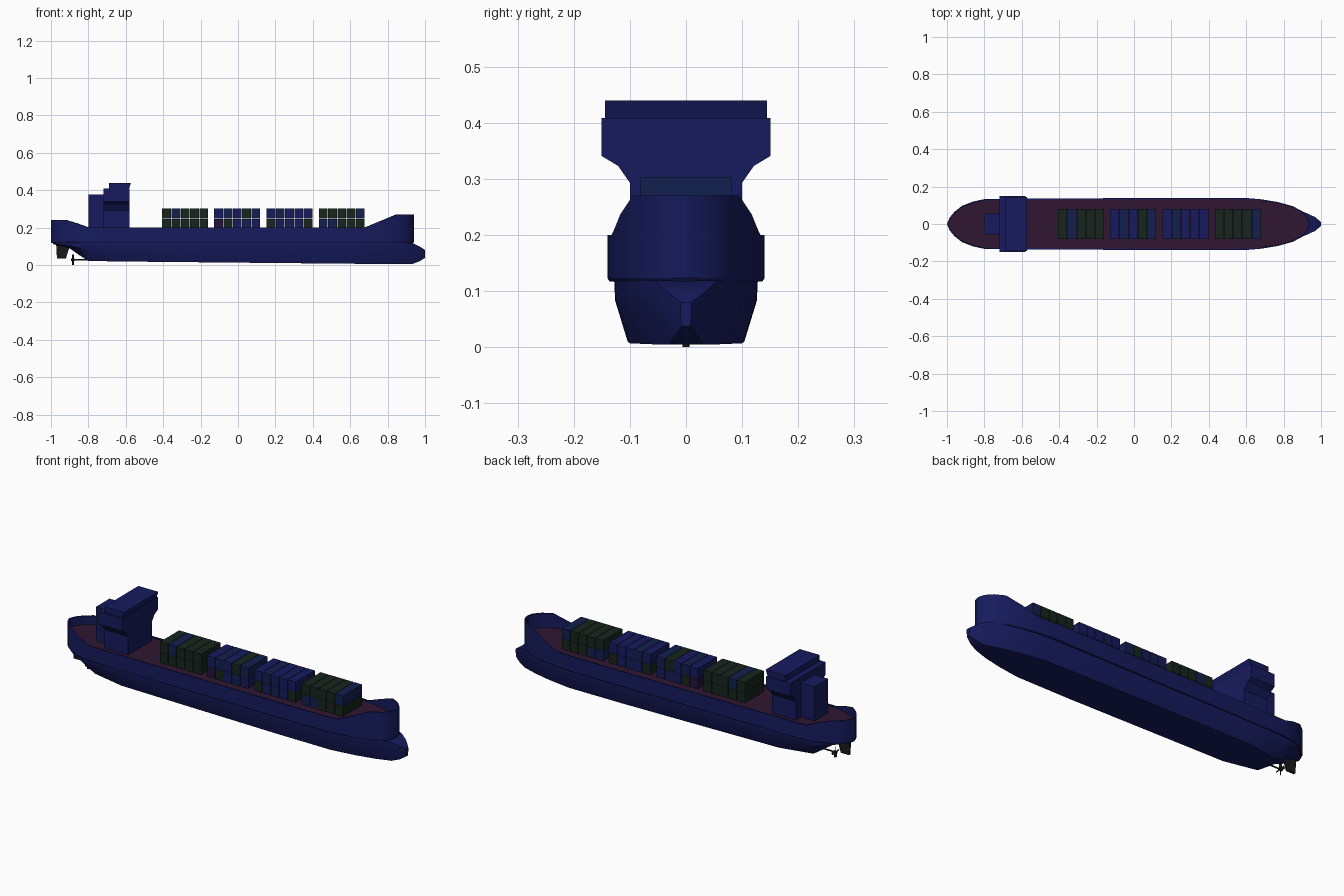
import bpy, bmesh, math, random
from mathutils import Matrix, Vector

if "Cube" in bpy.data.objects:
    bpy.data.objects.remove(bpy.data.objects["Cube"])

random.seed(4)


def material(name, rgb):
    m = bpy.data.materials.new(name)
    m.diffuse_color = (*rgb, 1)
    m.use_nodes = True
    m.node_tree.nodes["Principled BSDF"].inputs["Base Color"].default_value = m.diffuse_color
    return m


NAVY = material("navy", (0.008, 0.011, 0.11))
DECK = material("deck_brown", (0.03, 0.008, 0.03))
GREEN = material("dark_green", (0.008, 0.018, 0.012))
BLUE = material("mid_blue", (0.006, 0.014, 0.08))
PLUM = material("plum", (0.015, 0.006, 0.05))
DARK = material("dark_metal", (0.01, 0.01, 0.01))


def finish(bm, name, mat, smooth=None):
    bmesh.ops.remove_doubles(bm, verts=bm.verts, dist=1e-5)
    bmesh.ops.recalc_face_normals(bm, faces=bm.faces)
    me = bpy.data.meshes.new(name)
    bm.to_mesh(me)
    bm.free()
    me.materials.append(mat)
    if smooth:
        me.shade_smooth()
        me.set_sharp_from_angle(angle=math.radians(smooth))
    ob = bpy.data.objects.new(name, me)
    bpy.context.collection.objects.link(ob)
    return ob


def loft(rings, name, mat, caps=True, smooth=None):
    """Join closed rings of equal length with quads."""
    bm = bmesh.new()
    vs = [[bm.verts.new(p) for p in r] for r in rings]
    n = len(vs[0])
    for a, b in zip(vs, vs[1:]):
        for i in range(n):
            j = (i + 1) % n
            bm.faces.new((a[i], a[j], b[j], b[i]))
    if caps:
        bm.faces.new(vs[0][::-1])
        bm.faces.new(vs[-1])
    return finish(bm, name, mat, smooth)


def extrude_x(profile, x0, x1, name, mat):
    """Mirror a half profile (y, z) and extrude it along x."""
    full = profile + [(-y, z) for y, z in reversed(profile)]
    return loft([[(x, y, z) for y, z in full] for x in (x0, x1)], name, mat)


def extrude_y(profile, half, name, mat):
    return loft([[(x, y, z) for x, z in profile] for y in (-half, half)], name, mat)


def box(name, x0, x1, half, z0, z1, mat):
    return extrude_x([(half, z0), (half, z1)], x0, x1, name, mat)


# Upper hull: plan outline (x, half width, rail height), mirrored
plan = [(-1, 0, .24), (-.985, .035, .24), (-.96, .065, .24), (-.92, .097, .24),
        (-.86, .12, .222), (-.8, .133, .2), (-.5, .136, .2), (.3, .14, .2),
        (.6, .139, .2), (.68, .132, .2), (.77, .117, .237), (.85, .095, .27),
        (.9, .068, .27), (.93, .035, .27), (.94, 0, .27)]
outline = plan + [(x, -y, z) for x, y, z in plan[-2:0:-1]]
DECK_Z, WALL, BELT = .193, .007, .117


def ring(inset, height):
    """Plan outline scaled inwards, at a fixed height or at the rail."""
    sx, sy = 1 - inset / .97, 1 - inset / .14
    return [((x + .03) * sx - .03, y * sy, z if height is None else height)
            for x, y, z in outline]


loft([ring(.012, BELT), ring(.004, BELT), ring(0, BELT + .006), ring(0, None),
      ring(WALL, None), ring(WALL, DECK_Z - .004)], "upper_hull", NAVY, caps=False, smooth=30)
loft([ring(WALL - .002, DECK_Z - .004), ring(WALL - .002, DECK_Z)], "main_deck", DECK)

# Lower hull: stations (x, keel z, shoulder z, top z, top half width, bottom half width)
stations = [(-.99, .112, .115, .119, .008, .004), (-.96, .105, .112, .119, .057, .03),
            (-.9, .089, .103, .119, .1, .05), (-.85, .054, .092, .119, .113, .056),
            (-.8, .022, .083, .119, .122, .066), (-.62, .019, .083, .119, .127, .1),
            (.3, .01, .083, .119, .128, .104), (.62, .007, .083, .119, .127, .1),
            (.75, .006, .08, .119, .112, .08), (.85, .005, .08, .119, .088, .056),
            (.93, .005, .08, .119, .055, .03), (.97, .02, .07, .1, .036, .02),
            (1, .038, .06, .08, .01, .008)]
rings = []
for x, zb, zm, zt, yt, yb in stations:
    half = [(yb, zb), (yb + (yt - yb) * .93, zm), (yt, zt)]
    rings.append([(x, y, z) for y, z in half + [(-y, z) for y, z in half[::-1]]])
loft(rings, "lower_hull", NAVY, smooth=30)

# Bridge tower with flared wings, wheelhouse roof and funnel casing
extrude_x([(.1, DECK_Z), (.1, .293), (.121, .323), (.151, .341), (.151, .408)],
          -.72, -.58, "bridge_tower", NAVY)
extrude_y([(-.69, .408), (-.583, .408), (-.572, .44), (-.69, .44)], .144,
          "wheelhouse_roof", NAVY)
box("funnel_casing", -.8, -.72, .057, DECK_Z, .376, NAVY)

# Container stacks: four bays, five columns, two tiers
for bay, x0 in enumerate((-.405, -.127, .153, .432)):
    for col in range(5):
        for tier in range(2):
            mat = random.choice((GREEN, BLUE, NAVY, PLUM)) if bay in (1, 2) else \
                random.choice((GREEN, GREEN, BLUE))
            x = x0 + col * .0495
            z = DECK_Z + tier * .0555
            box(f"container_{bay}_{col}_{tier}", x, x + .047, .081, z, z + .0545, mat)

# Rudder
extrude_y([(-.972, .108), (-.968, .036), (-.92, .036), (-.9, .1)], .006, "rudder", DARK)

# Propeller shaft, hub and blades
bm = bmesh.new()
along_x = Matrix.Rotation(math.pi / 2, 4, 'Y')
for cx, r, length in ((-.84, .004, .09), (-.883, .007, .018)):
    bmesh.ops.create_cone(bm, cap_ends=True, segments=10, radius1=r, radius2=r, depth=length,
                          matrix=Matrix.Translation((cx, 0, .028)) @ along_x)
for i in range(4):
    m = (Matrix.Translation((-.883, 0, .028)) @ Matrix.Rotation(i * math.pi / 2, 4, 'X')
         @ Matrix.Translation((0, 0, .015)) @ Matrix.Rotation(math.radians(35), 4, 'Z')
         @ Matrix.Diagonal((.003, .014, .025, 1)))
    bmesh.ops.create_cube(bm, size=1, matrix=m)
finish(bm, "propeller", DARK)
